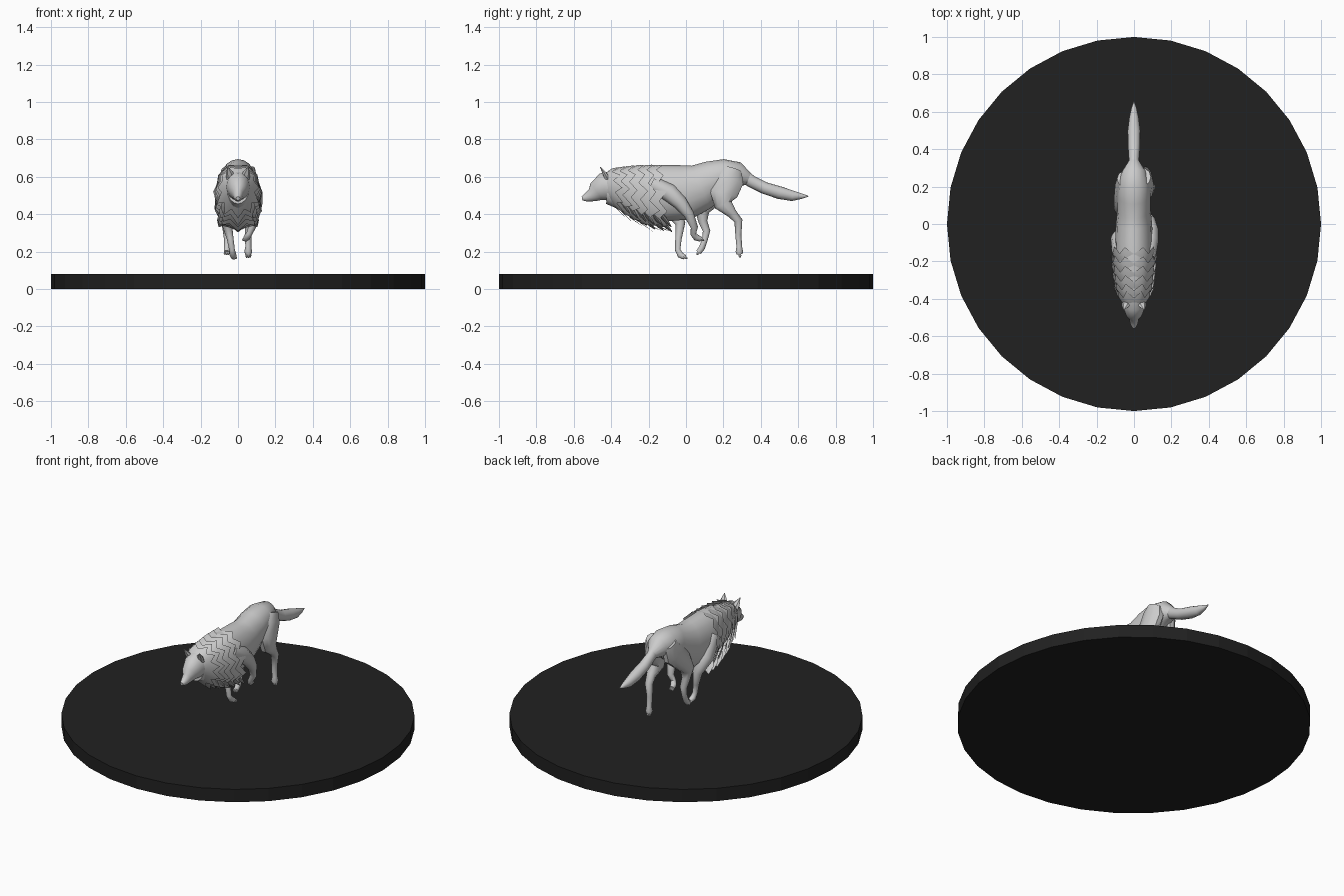
import bpy, math, random
from mathutils import Vector

if "Cube" in bpy.data.objects:
    bpy.data.objects.remove(bpy.data.objects["Cube"])

random.seed(4)


def finish(name, verts, faces, angle=40):
    me = bpy.data.meshes.new(name)
    me.from_pydata(verts, [], faces)
    me.update()
    ob = bpy.data.objects.new(name, me)
    bpy.context.collection.objects.link(ob)
    bpy.ops.object.select_all(action='DESELECT')
    ob.select_set(True)
    bpy.context.view_layer.objects.active = ob
    bpy.ops.object.mode_set(mode='EDIT')
    bpy.ops.mesh.select_all(action='SELECT')
    bpy.ops.mesh.normals_make_consistent(inside=False)
    bpy.ops.object.mode_set(mode='OBJECT')
    bpy.ops.object.shade_smooth_by_angle(angle=math.radians(angle))
    return ob


def loft(name, pts, n=12):
    """Elliptical tube through points (x, y, z, half width in x, half depth)."""
    P = [Vector(p[:3]) for p in pts]
    verts, faces = [], []
    for i, p in enumerate(pts):
        t = (P[min(i + 1, len(P) - 1)] - P[max(i - 1, 0)]).normalized()
        nrm = t.cross(Vector((1, 0, 0))).normalized()
        side = nrm.cross(t).normalized()
        for k in range(n):
            a = 2 * math.pi * k / n
            verts.append(P[i] + side * (p[3] * math.cos(a)) + nrm * (p[4] * math.sin(a)))
    for i in range(len(pts) - 1):
        for k in range(n):
            a, b = i * n + k, i * n + (k + 1) % n
            faces.append((a, b, b + n, a + n))
    faces += [tuple(range(n)), tuple(range(len(verts) - n, len(verts)))]
    return finish(name, verts, faces)


# Round dark base
bpy.ops.mesh.primitive_cylinder_add(vertices=32, radius=1, depth=0.08, location=(0, 0, 0.04))
base = bpy.context.object
base.name = "base_disc"
mat = bpy.data.materials.new("dark_base")
mat.diffuse_color = (0.015, 0.015, 0.015, 1)
mat.use_nodes = True
mat.node_tree.nodes["Principled BSDF"].inputs["Base Color"].default_value = mat.diffuse_color
base.data.materials.append(mat)

# Torso, head and tail: (y, z, half width, half height)
trunk = {
    "torso": [(-.42, .54, .06, .085), (-.30, .53, .09, .125), (-.20, .52, .10, .145),
              (-.10, .512, .10, .15), (0, .517, .097, .147), (.08, .545, .088, .125),
              (.15, .585, .088, .105), (.22, .61, .085, .086), (.28, .612, .065, .066),
              (.34, .585, .025, .03)],
    "head": [(-.556, .484, .010, .010), (-.535, .488, .020, .022), (-.50, .502, .028, .037),
             (-.478, .522, .045, .055), (-.44, .545, .062, .075), (-.38, .55, .07, .085)],
    "tail": [(.29, .615, .03, .04), (.35, .575, .028, .032), (.42, .54, .033, .032),
             (.50, .515, .034, .034), (.57, .498, .025, .028), (.62, .496, .014, .014),
             (.655, .496, .002, .002)],
}
for name, rows in trunk.items():
    loft(name, [(0, *r) for r in rows], 16)

# Legs in mid stride: (x, y, z, radius)
legs = {
    "front_right_leg": [(.07, -.18, .56, .045), (.085, -.09, .515, .05), (.092, -.03, .46, .04),
                        (.088, .015, .40, .029), (.075, .045, .33, .02), (.06, .038, .295, .016),
                        (.047, .055, .275, .018), (.04, .08, .266, .014)],
    "front_left_leg": [(-.07, -.16, .54, .055), (-.08, -.08, .43, .046), (-.06, -.03, .35, .028),
                       (-.042, -.04, .27, .018), (-.032, -.045, .21, .015),
                       (-.027, -.03, .182, .018), (-.022, -.008, .17, .014)],
    "hind_right_leg": [(.045, .25, .64, .05), (.055, .235, .59, .08), (.062, .20, .51, .08),
                       (.068, .20, .45, .05), (.068, .245, .405, .028), (.06, .28, .365, .023),
                       (.055, .28, .29, .017), (.055, .285, .225, .016), (.055, .285, .20, .021),
                       (.055, .287, .185, .016)],
    "hind_left_leg": [(-.045, .24, .63, .05), (-.055, .21, .57, .08), (-.062, .13, .49, .065),
                      (-.066, .085, .42, .042), (-.064, .09, .36, .025), (-.06, .11, .31, .021),
                      (-.058, .10, .26, .016), (-.058, .085, .22, .017), (-.06, .068, .197, .016)],
}
for name, rows in legs.items():
    loft(name, [(x, y, z, min(r, .046), r) for x, y, z, r in rows], 10)
    # Three toes at the end of each paw
    end = Vector(rows[-1][:3])
    d = (end - Vector(rows[-2][:3])).normalized() * .016
    for k in (-1, 0, 1):
        o = end + Vector((k * .009, 0, 0))
        a, b, c = o - d, o + d * .5, o + d * 1.2
        loft(f"{name}_toe_{k + 2}", [(*a, .006, .009), (*b, .007, .009), (*c, .002, .002)], 6)

# Ears
for s, side in ((1, "right"), (-1, "left")):
    loft(f"{side}_ear", [(s * .038, -.42, .59, .024, .016), (s * .046, -.438, .622, .020, .011),
                         (s * .054, -.458, .651, .002, .002)], 6)


# Mane: overlapping collars with ragged trailing edges
def envelope(y):
    rows = [(-.45, .615, .47, .068), (-.40, .64, .43, .085), (-.34, .65, .385, .103),
            (-.25, .66, .34, .113), (-.15, .66, .325, .118), (0, .655, .33, .115)]
    for a, b in zip(rows, rows[1:]):
        if y <= b[0]:
            break
    f = (y - a[0]) / (b[0] - a[0])
    return [u + (v - u) * f for u, v in zip(a[1:], b[1:])]


def section(y, a, grow):
    top, bottom, w = envelope(y)
    c, s = math.cos(a), math.sin(a)
    x = (w + grow) * math.copysign(abs(c) ** .75, c)
    z = (top + bottom) / 2 + ((top - bottom) / 2 + grow) * s
    return Vector((x, y + .03 * (1 - s) / 2, z))


N = 22
for i, y0 in enumerate((-.445, -.405, -.36, -.31, -.26, -.21)):
    verts, faces = [], []
    for ring in range(3):
        for k in range(N):
            a = 2 * math.pi * k / N + math.pi / 2
            low = (1 - math.sin(a)) / 2
            y, grow = y0 + .035 * ring, (-.014, 0, .004)[ring]
            if ring == 2:
                if k % 2:
                    y += .015 + .02 * low * random.random()
                    grow += .006 + .016 * low * random.random()
                else:
                    y -= .02
            verts.append(section(y, a, grow))
    for r in range(2):
        for k in range(N):
            a, b = r * N + k, r * N + (k + 1) % N
            faces.append((a, b, b + N, a + N))
    finish(f"mane_collar_{i + 1}", verts, faces, 30)

# Hanging chest tufts: flat pointed blades below the mane
for i in range(6):
    y = -.38 + .045 * i
    for s in (-1, 0, 1):
        root = section(y, -math.pi / 2 + s * .75, -.03)
        tip = root + Vector((s * .035, .05, -.06 if s else -.05))
        mid = root.lerp(tip, .55)
        loft(f"chest_tuft_{i + 1}_{s + 2}", [(*root, .035, .012), (*mid, .03, .010), (*tip, .004, .002)], 4)
